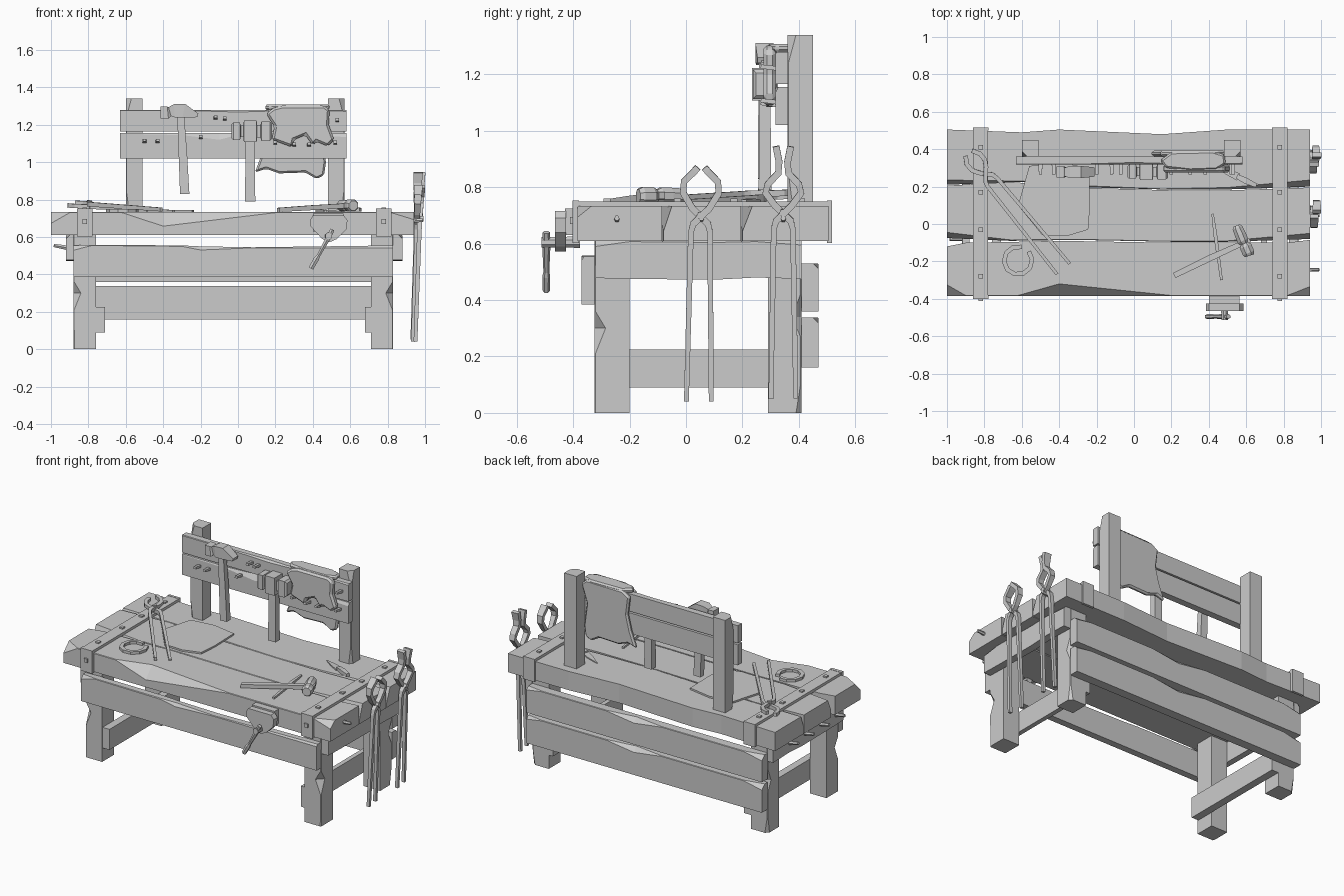
import bpy, bmesh, math
from mathutils import Vector, Matrix

def loft(name, rings, mat=None):
    """Skin a list of equal-length rings, with capped ends."""
    bm = bmesh.new()
    vs = [[bm.verts.new(p) for p in r] for r in rings]
    n = len(rings[0])
    for a, b in zip(vs, vs[1:]):
        for i in range(n):
            bm.faces.new((a[i], a[(i + 1) % n], b[(i + 1) % n], b[i]))
    bm.faces.new(vs[0])
    bm.faces.new(vs[-1])
    if mat:
        bm.transform(mat)
    bmesh.ops.recalc_face_normals(bm, faces=bm.faces)
    me = bpy.data.meshes.new(name)
    bm.to_mesh(me)
    bm.free()
    ob = bpy.data.objects.new(name, me)
    bpy.context.collection.objects.link(ob)
    return ob

def plank(name, axis, secs):
    """Sections (t, a0, a1, b0, b1, inset, drop); the a0/b1 edge is chipped."""
    put = {'x': lambda t, a, b: (t, a, b), 'y': lambda t, a, b: (a, t, b), 'z': lambda t, a, b: (b, a, t)}[axis]
    rings = []
    for t, a0, a1, b0, b1, i, d in secs:
        sa, sb = (1 if a1 > a0 else -1), (1 if b1 > b0 else -1)
        i, d = max(i, .003) * sa, max(d, .003) * sb
        rings.append([put(t, a, b) for a, b in
                      ((a0, b0), (a0, b1 - d), (a0 + i, b1), (a1, b1), (a1, b0))])
    return loft(name, rings)

def box(name, x0, x1, y0, y1, z0, z1):
    return loft(name, [[(x, y0, z0), (x, y1, z0), (x, y1, z1), (x, y0, z1)] for x in (x0, x1)])

def prism(name, pts, lo, hi, axis='y', bevel=0):
    ring = lambda h: [(u, h, v) if axis == 'y' else (u, v, h) for u, v in pts]
    ob = loft(name, [ring(lo), ring(hi)])
    if bevel:
        m = ob.modifiers.new('soft_edge', 'BEVEL')
        m.width, m.segments = bevel, 1
    return ob

def sweep(name, pts, normal, sides=4, mat=None):
    """Bar along points (x, y, z, width, depth); depth lies along normal."""
    P, rings = [Vector(p[:3]) for p in pts], []
    nv = Vector(normal).normalized()
    k = 1 / math.cos(math.pi / sides)
    for j, p in enumerate(P):
        t = P[min(j + 1, len(P) - 1)] - P[max(j - 1, 0)]
        s = nv.cross(t).normalized()
        w, d = pts[j][3] / 2 * k, pts[j][4] / 2 * k
        ang = [math.tau * (q + .5) / sides for q in range(sides)]
        rings.append([p + s * w * math.cos(a) + nv * d * math.sin(a) for a in ang])
    return loft(name, rings, mat)

# Tabletop: three worn boards
Z0, Z1 = .61, .733
plank('tabletop_front_board', 'x', [(x, -.385, yb, Z0, Z1, i, d) for x, yb, i, d in (
    (-1, -.12, .06, .06), (-.9, -.1, 0, 0), (-.62, -.095, 0, 0), (-.4, -.09, .065, .075),
    (.2, -.1, 0, 0), (.82, -.1, 0, 0), (.94, -.085, .05, .04))])
plank('tabletop_middle_board', 'x', [(x, y0, y1, Z0, Z1, i, d) for x, y0, y1, i, d in (
    (-1, -.075, .205, .03, .07), (-.66, -.09, .225, .005, .02), (-.3, -.085, .195, 0, 0),
    (.2, -.095, .18, 0, 0), (.5, -.095, .18, .005, .01), (.94, -.08, .195, .03, .09))])
plank('tabletop_back_board', 'x', [(x, y0, y1, Z0, Z1, i, d) for x, y0, y1, i, d in (
    (-1, .21, .505, .025, .07), (-.6, .225, .49, .005, .02), (-.4, .2, .505, .01, .02),
    (.15, .185, .48, 0, 0), (.5, .185, .505, .01, .02), (.94, .2, .505, .035, .09))])

# Iron straps with nail heads
for side, x in (('left', -.82), ('right', .78)):
    box(side + '_strap_top', x - .04, x + .04, -.4, .515, .73, .75)
    box(side + '_strap_front', x - .042, x + .042, -.402, -.38, .603, .752)
    box(side + '_strap_back', x - .042, x + .042, .5, .517, .603, .752)
    for k, y in enumerate((-.28, -.03, .17, .41)):
        box(f'{side}_strap_nail_{k}', x - .012, x + .012, y - .012, y + .012, .745, .759)
    box(side + '_strap_front_nail', x - .012, x + .012, -.412, -.4, .67, .695)

# Legs, stretchers and side aprons
for side, xi, xo, xs, xa in (('left', -.76, -.88, -.71, -.92), ('right', .71, .83, .68, .88)):
    plank(side + '_front_leg', 'z', [(z, -.325, -.2, xi, xo, i, i) for z, i in
          ((0, .005), (.21, .004), (.3, .04), (.36, .004), (.61, 0))])
    plank(side + '_back_leg', 'z', [(z, .41, .29, xi, xo, i, i) for z, i in
          ((0, .02), (.1, .004), (.27, .004), (.34, .035), (.42, .004), (.61, 0))])
    x0, x1 = sorted((xi, xs))
    box(side + '_stretcher', x0, x1, -.32, .41, .09, .225)
    plank(side + '_apron', 'y', [(y, xa, xo, b, .61, i, i) for y, b, i in
          ((-.32, .478, .02), (-.2, .475, 0), (.1, .472, .006), (.25, .48, 0), (.41, .475, .015))])

# Front apron and back boards
plank('front_apron', 'x', [(x, -.37, -.325, .385, z, i, i * 1.3) for x, z, i in
      ((-.88, .555, .02), (-.78, .558, 0), (-.3, .555, .004), (-.2, .55, .015), (.08, .545, 0), (.83, .555, .01))])
for nm, z0, z1 in (('upper', .36, .53), ('lower', .16, .338)):
    plank(nm + '_back_board', 'x', [(x, .47, .41, z0, z1, i, i) for x, i in
          ((-.88, .03), (-.75, 0), (-.15, 0), (.05, .03), (.25, 0), (.72, 0), (.83, .02))])

# Tool rack: posts, two boards, pegs
for side, xi, xo in (('left', -.51, -.6), ('right', .48, .57)):
    plank(side + '_rack_post', 'z', [(z, .36, .45, xi, xo, i, i) for z, i in
          ((.72, .02), (.85, .003), (1.24, .003), (1.34, .03))])
plank('rack_upper_board', 'x', [(x, .317, .362, 1.165, 1.28, i, i) for x, i in
      ((-.63, .004), (-.3, .003), (0, .012), (.3, .003), (.58, .008))])
plank('rack_lower_board', 'x', [(x, .317, .362, 1.02, 1.155, i, d) for x, i, d in
      ((-.63, .003, .003), (-.3, .004, .01), (-.1, .02, .035), (.02, .003, .003), (.58, .01, .02))])
for k, (x, z) in enumerate(((-.5, 1.11), (-.43, 1.11), (-.2, 1.13), (-.12, 1.235), (-.07, 1.23),
                            (.2, 1.1), (.38, 1.09), (.3, 1.09), (.53, 1.22), (.52, 1.1))):
    sweep(f'rack_peg_{k}', [(x, .33, z, .016, .02), (x, .265, z + .008, .014, .018)], (1, 0, 0))

# End pegs for hanging tools
for k, y in enumerate((-.24, -.08, .08, .24)):
    sweep(f'left_peg_{k}', [(-.9, y, .54, .025, .022), (-.985, y, .555, .018, .018)], (0, 1, 0), 6)
for k, y in enumerate((-.245, .055, .345)):
    sweep(f'right_peg_{k}', [(.92, y, .685, .022, .018), (.99, y, .69, .018, .016)], (0, 1, 0), 6)

# Hanging hammer with a wedge head
sweep('wedge_hammer_handle', [(-.285, .275, .83, .05, .04), (-.295, .275, 1.05, .045, .038), (-.31, .275, 1.31, .035, .03)], (0, 1, 0))
sweep('wedge_hammer_head', [(-.415, .278, 1.265, .065, .06), (-.375, .278, 1.265, .065, .06), (-.365, .278, 1.27, .05, .045),
      (-.34, .278, 1.275, .07, .065), (-.29, .278, 1.275, .075, .065), (-.215, .278, 1.25, .02, .05)], (0, 1, 0))
# Hanging mallet
sweep('mallet_handle', [(.065, .28, .79, .055, .045), (.065, .28, 1.05, .05, .04), (.065, .28, 1.22, .045, .035)], (0, 1, 0))
sweep('mallet_head', [(x, .28, 1.165, w, w * .8) for x, w in (
      (-.035, .075), (-.025, .095), (.01, .095), (.015, .06), (.03, .06), (.031, .115), (.1, .115), (.101, .065),
      (.12, .065), (.125, .105), (.17, .105), (.182, .08))], (0, 1, 0))

# Leather apron draped over the rack
prism('leather_front_flap', [(.19, 1.29), (.24, 1.303), (.46, 1.303), (.49, 1.28), (.485, 1.2), (.515, 1.12), (.48, 1.085),
      (.42, 1.11), (.4, 1.09), (.36, 1.145), (.3, 1.12), (.29, 1.08), (.18, 1.12), (.195, 1.19), (.15, 1.26)], .275, .318, bevel=.012)
prism('leather_back_flap', [(.14, 1.27), (.19, 1.3), (.45, 1.303), (.49, 1.27), (.45, 1.15), (.47, 1.0), (.46, .93),
      (.42, .91), (.36, .945), (.22, .94), (.15, .965), (.09, .945), (.13, 1.05), (.155, 1.15)], .362, .392, bevel=.01)
prism('leather_fold', [(.14, .34), (.17, .3), (.3, .285), (.44, .29), (.49, .32), (.485, .37), (.42, .39), (.2, .385)],
      1.278, 1.308, 'z', bevel=.01)

# Tongs: local z runs along the handles, pivot at the origin
def tongs(name, mat, jaw, reach=.66):
    for s, nm in ((1, 'left'), (-1, 'right')):
        low = [(0, -s * .044, -reach, .017, .02), (0, -s * .034, -.06, .02, .024), (0, -s * .026, -.03, .024, .026)]
        top = [(0, s * y, z, .024, d) for y, z, d in jaw]
        sweep(f'{name}_{nm}_arm', [(s * .007 + p[0],) + p[1:] for p in low + top], (1, 0, 0), mat=mat)
    sweep(name + '_rivet', [(-.026, 0, 0, .025, .025), (.026, 0, 0, .025, .025)], (0, 1, 0), 6, mat)

def frame(origin, along, normal):
    z = Vector(along).normalized()
    x = Vector(normal)
    x = (x - z * x.dot(z)).normalized()
    m = Matrix((x, z.cross(x), z)).transposed().to_4x4()
    m.translation = Vector(origin)
    return m

tongs('round_jaw_tongs', frame((.965, .052, .7), (.035, .01, 1), (1, 0, 0)),
      [(.03, .025, .03), (.063, .08, .035), (.06, .12, .04), (.025, .155, .045), (.012, .17, .045)])
tongs('long_jaw_tongs', frame((.962, .345, .71), (.035, 0, 1), (1, 0, 0)),
      [(.03, .025, .03), (.063, .07, .035), (.055, .1, .04), (.018, .14, .04), (.015, .18, .045), (.026, .235, .05)])
tongs('bench_tongs', frame((-.795, .27, .77), (-.63, .77, .045), (0, 0, 1)),
      [(.025, .025, .022), (.045, .06, .022), (.045, .1, .022), (.022, .14, .022)])

# Loose pieces on the bench
arc = [math.radians(75 + 325 * k / 9) for k in range(10)]
sweep('horseshoe', [(-.62 + .075 * math.cos(a), -.195 + .075 * math.sin(a), .741, .024, .018) for a in arc], (0, 0, 1))
prism('sheet_metal', [(-.56, .31), (-.4, .33), (-.24, .3), (-.235, .1), (-.245, -.03), (-.36, -.065), (-.49, -.06), (-.62, .1)],
      .73, .744, 'z')
sweep('bench_hammer_handle', [(.215, -.275, .745, .03, .022), (.4, -.185, .757, .034, .026), (.62, -.085, .77, .025, .025)], (0, 0, 1))
sweep('bench_hammer_head', [(x, y, .768, w, w) for x, y, w in (
      (.548, -.008, .035), (.553, -.02, .055), (.568, -.055, .06), (.582, -.09, .06), (.59, -.105, .045), (.597, -.12, .065),
      (.612, -.155, .065), (.617, -.17, .05))], (0, 0, 1), 8)
sweep('chisel', [(.42, .055, .738, .012, .012), (.435, -.06, .74, .02, .018), (.468, -.3, .738, .014, .014)], (0, 0, 1))
sweep('knife_blade', [(.42, .32, .737, .004, .005), (.5, .28, .74, .035, .008), (.56, .25, .742, .04, .01)], (0, 0, 1))
sweep('knife_handle', [(.55, .255, .745, .025, .02), (.6, .23, .748, .032, .024), (.655, .205, .746, .022, .02)], (0, 0, 1))

# Front vise
prism('vise_jaw', [(.385, .69), (.4, .715), (.565, .715), (.585, .69), (.58, .64), (.53, .59), (.49, .572), (.45, .59), (.385, .66)],
      -.465, -.425)
box('vise_block', .4, .565, -.428, -.38, .63, .725)
sweep('vise_screw', [(.485, -.375, .605, .04, .04), (.485, -.512, .605, .036, .036)], (0, 0, 1), 8)
sweep('vise_handle', [(.505, -.495, .64, .022, .022), (.485, -.495, .6, .026, .026), (.43, -.495, .5, .018, .018),
      (.42, -.495, .485, .028, .024), (.39, -.495, .432, .026, .022)], (0, 1, 0), 6)
